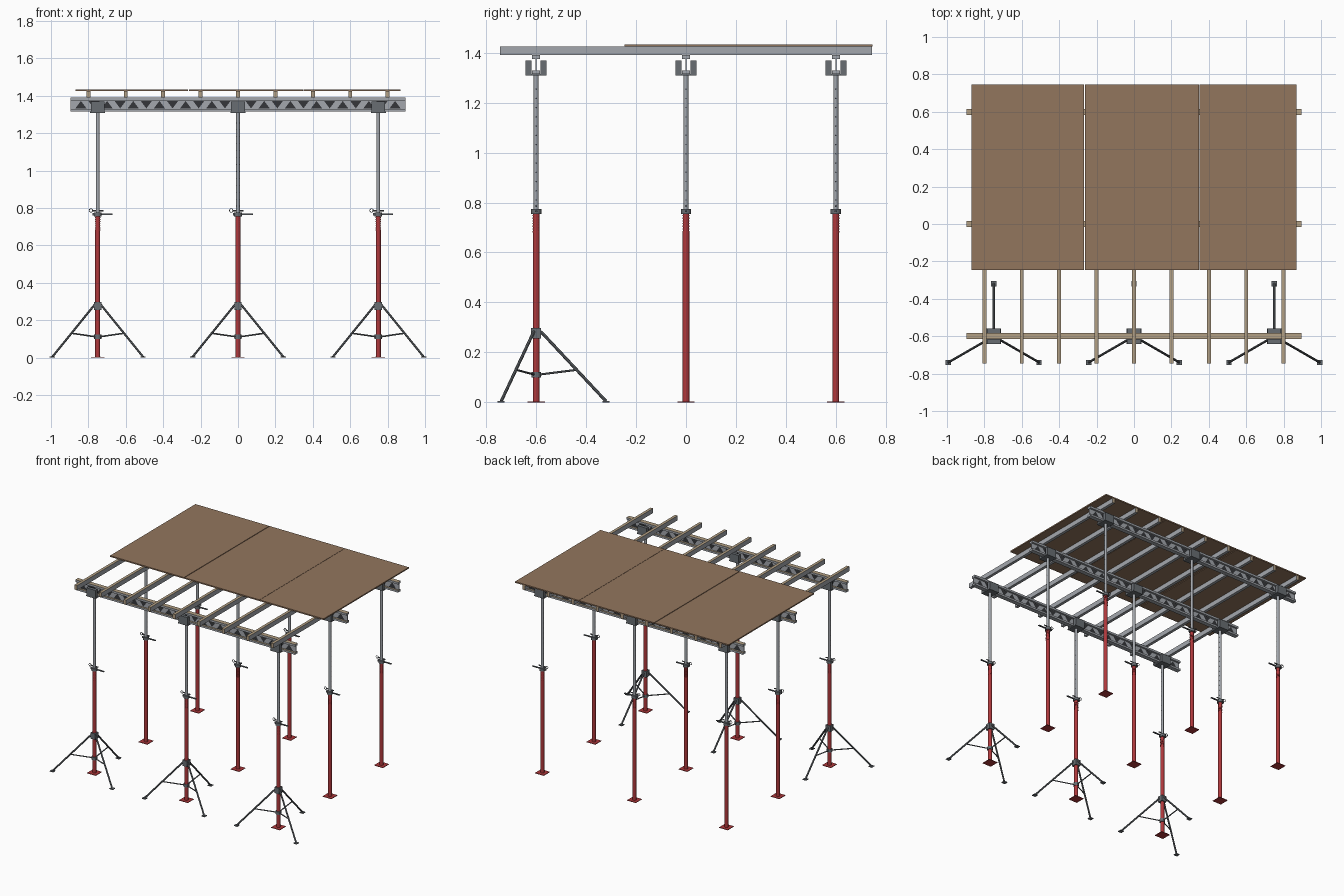
import bpy, bmesh, math
from mathutils import Vector, Matrix

if "Cube" in bpy.data.objects:
    bpy.data.objects.remove(bpy.data.objects["Cube"])


def material(name, rgb):
    m = bpy.data.materials.new(name)
    m.diffuse_color = (*rgb, 1)
    m.use_nodes = True
    m.node_tree.nodes["Principled BSDF"].inputs["Base Color"].default_value = m.diffuse_color
    return m


MATS = [material("red paint", (0.43, 0.04, 0.045)),
        material("galvanised grey", (0.37, 0.39, 0.42)),
        material("dark steel", (0.14, 0.155, 0.17)),
        material("shadow gap", (0.035, 0.037, 0.042)),
        material("timber", (0.45, 0.35, 0.23)),
        material("plywood", (0.29, 0.18, 0.11))]
RED, GREY, STEEL, DARK, TIMBER, PLY = range(6)


def paint(verts, mat):
    faces = {f for v in verts for f in v.link_faces}
    for f in faces:
        f.material_index = mat
    return faces


def box(bm, x0, x1, y0, y1, z0, z1, mat):
    m = Matrix.Translation(((x0 + x1) / 2, (y0 + y1) / 2, (z0 + z1) / 2)) \
        @ Matrix.Diagonal((x1 - x0, y1 - y0, z1 - z0, 1))
    return paint(bmesh.ops.create_cube(bm, size=1, matrix=m)["verts"], mat)


def rod(bm, a, b, r, mat, sides=8, r2=None):
    a, b = Vector(a), Vector(b)
    d = b - a
    m = Matrix.Translation((a + b) / 2) @ d.to_track_quat("Z", "Y").to_matrix().to_4x4()
    got = bmesh.ops.create_cone(bm, cap_ends=True, segments=sides, radius1=r,
                                radius2=r if r2 is None else r2, depth=d.length, matrix=m)
    faces = paint(got["verts"], mat)
    for f in faces:
        f.smooth = sides > 8 and len(f.verts) == 4
    return faces


def finish(bm, name):
    me = bpy.data.meshes.new(name)
    bm.to_mesh(me)
    bm.free()
    for m in MATS:
        me.materials.append(m)
    return me


def place(me, name, loc=(0, 0, 0)):
    ob = bpy.data.objects.new(name, me)
    ob.location = loc
    bpy.context.collection.objects.link(ob)


# Telescopic prop: foot plate, outer tube, inner tube, collar, pin
bm = bmesh.new()
box(bm, -.035, .035, -.035, .035, 0, .004, RED)
rod(bm, (0, 0, .004), (0, 0, .68), .0135, RED, 16)
rod(bm, (0, 0, .67), (0, 0, .76), .0125, RED, 16)
for i in range(7):  # thread ridges
    z = .68 + i * .011
    rod(bm, (0, 0, z), (0, 0, z + .005), .0142, RED, 16)
rod(bm, (0, 0, .75), (0, 0, 1.312), .0098, GREY, 16)
for i in range(13):  # pin holes
    z = .81 + i * .037
    rod(bm, (-.0102, 0, z), (.0102, 0, z), .003, DARK, 6)
rod(bm, (0, 0, .755), (0, 0, .775), .021, STEEL, 12)
box(bm, .015, .08, -.005, .005, .763, .769, STEEL)
box(bm, -.028, -.015, -.008, .008, .76, .772, STEEL)
rod(bm, (-.03, 0, .786), (.03, 0, .786), .004, STEEL)
ring = [Vector((-.036 + .01 * math.cos(k * math.pi / 4), 0,
                .786 + .01 * math.sin(k * math.pi / 4))) for k in range(8)]
for k in range(8):
    rod(bm, ring[k], ring[(k + 1) % 8], .002, STEEL, 5)
prop = finish(bm, "prop")

# Fork head that cradles a girder
bm = bmesh.new()
box(bm, -.04, .04, -.042, .042, 1.308, 1.315, STEEL)
for s in (-1, 1):
    ya, yb = sorted((s * .018, s * .042))
    box(bm, -.037, .037, ya, yb, 1.312, 1.369, STEEL)
fork = finish(bm, "fork_head")

# Tripod: hub, lower collar, three legs with braces and feet
bm = bmesh.new()
box(bm, -.02, .02, -.02, .02, .255, .298, STEEL)
rod(bm, (0, 0, .10), (0, 0, .122), .019, STEEL, 12)
for ang in (90, 210, 330):
    d = Vector((math.cos(math.radians(ang)), math.sin(math.radians(ang)), 0))
    up = Vector((0, 0, 1))
    top, foot = d * .018 + up * .284, d * .28 + up * .004
    rod(bm, top, foot, .0062, STEEL)
    rod(bm, d * .012 + up * .111, top.lerp(foot, .55), .0042, STEEL, 6)
    box(bm, foot.x - .014, foot.x + .014, foot.y - .014, foot.y + .014, 0, .005, STEEL)
tripod = finish(bm, "tripod")

# Lattice girder: two flanges, thin web, dark triangular openings
bm = bmesh.new()
for z0, z1 in ((1.315, 1.329), (1.375, 1.39)):
    for f in box(bm, -.895, .895, -.016, .016, z0, z1, GREY):
        if f.normal.z > .5 or f.calc_center_median().z > z1 - .001:
            f.material_index = TIMBER
box(bm, -.895, .895, -.002, .002, 1.327, 1.377, GREY)
for k in range(25):
    x = -.84 + .07 * k
    lo, hi = (1.332, 1.372) if k % 2 == 0 else (1.372, 1.332)
    for s in (-1, 1):
        pts = [(x - .03, s * .0035, lo), (x + .03, s * .0035, lo), (x, s * .0035, hi)]
        f = bm.faces.new([bm.verts.new(p) for p in pts])
        f.material_index = DARK
        f.normal_update()
        if f.normal.y * s < 0:
            f.normal_flip()
girder = finish(bm, "girder")

# Joist: grey sides and underside, timber top and ends
bm = bmesh.new()
for f in box(bm, -.0105, .0105, -.745, .745, 1.39, 1.424, GREY):
    c = f.calc_center_median()
    if c.z > 1.42 or abs(c.y) > .7:
        f.material_index = TIMBER
joist = finish(bm, "joist")

# Assemble the frame
for y in (-.6, 0, .6):
    place(girder, "girder", (0, y, 0))
    for x in (-.75, 0, .75):
        place(prop, "prop", (x, y, 0))
        place(fork, "fork_head", (x, y, 0))
        if y < -.5:
            place(tripod, "tripod", (x, y, 0))
for i in range(9):
    place(joist, "joist", (-.8 + .2 * i, 0, 0))

# Plywood deck in three sheets
for x0, x1 in ((-.87, -.268), (-.263, .348), (.35, .87)):
    bm = bmesh.new()
    box(bm, x0, x1, -.247, .747, 1.424, 1.433, PLY)
    place(finish(bm, "deck_sheet"), "deck_sheet")
